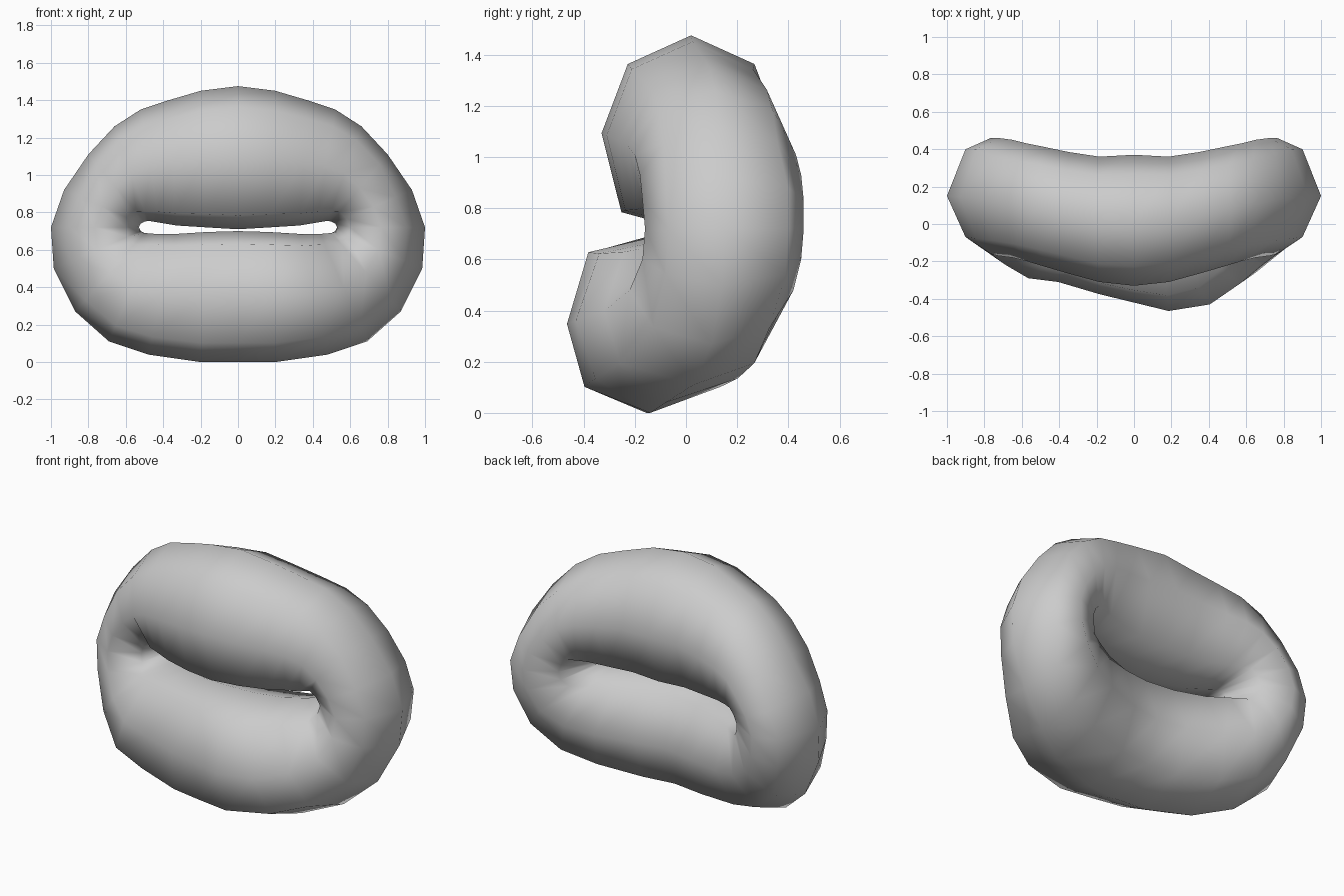
import bpy, bmesh, math

# Half-ring stations from top centre round the +x side to bottom centre:
# outer x, outer z, inner x, inner z, tube centre y, tube half depth, left/right front skew
STATIONS = [
    (0.00, 1.475, 0.00, 0.71, 0.020, 0.35, 0),
    (0.20, 1.45, 0.17, 0.72, 0.025, 0.335, 0),
    (0.37, 1.40, 0.33, 0.73, 0.060, 0.325, 0),
    (0.52, 1.35, 0.42, 0.745, 0.090, 0.32, 0),
    (0.66, 1.26, 0.48, 0.755, 0.115, 0.315, 0),
    (0.80, 1.11, 0.50, 0.75, 0.135, 0.315, 0),
    (0.93, 0.92, 0.52, 0.74, 0.145, 0.315, 0),
    (1.00, 0.72, 0.53, 0.72, 0.150, 0.31, 0),
    (0.985, 0.50, 0.52, 0.70, 0.140, 0.31, 0),
    (0.87, 0.27, 0.50, 0.69, 0.100, 0.32, 0),
    (0.69, 0.11, 0.44, 0.685, 0.030, 0.335, 0.015),
    (0.48, 0.04, 0.33, 0.685, -0.035, 0.335, 0.06),
    (0.20, 0.00, 0.17, 0.695, -0.095, 0.325, 0.045),
    (0.00, 0.00, 0.00, 0.70, -0.110, 0.31, 0),
]
SIDES = 8


def section(bm, station, side):
    """One eight-sided tube section, side = +1 right or -1 left."""
    ox, oz, ix, iz, yc, ry, skew = station
    lip = abs(oz - iz) > 0.5          # upper and lower lips, not the corners
    corner = abs(oz - iz) < 0.3
    ring = []
    for k in range(SIDES):
        a = math.tau * k / SIDES
        c, s = math.cos(a), math.sin(a)
        y = yc + ry * s - side * skew * max(0, -s)
        if k % 2:                     # shape the diagonal corners
            if c < 0 and lip:         # fuller where the lips meet
                c *= 1.14
                if s < 0:
                    y -= 0.025
            elif c > 0 and corner:    # rounder outer corners
                c *= 0.82
                y += 0.03 if s > 0 else 0
            elif c > 0 and oz < 0.2 and s < 0:
                y -= 0.04             # lower lip leans forward
        elif oz < 0.1 and c > 0.9:
            y -= 0.045
        x = (ox + ix) / 2 + (ox - ix) / 2 * c
        z = (oz + iz) / 2 + (oz - iz) / 2 * c
        ring.append(bm.verts.new((side * x, y, z)))
    return ring


# Bent lip ring
bm = bmesh.new()
rings = [section(bm, s, 1) for s in STATIONS]
rings += [section(bm, s, -1) for s in reversed(STATIONS[1:-1])]
for i, a in enumerate(rings):
    b = rings[(i + 1) % len(rings)]
    for k in range(SIDES):
        n = (k + 1) % SIDES
        bm.faces.new((a[k], a[n], b[n], b[k]))
bmesh.ops.recalc_face_normals(bm, faces=bm.faces)
for f in bm.faces:
    f.smooth = True
mesh = bpy.data.meshes.new("lip_ring")
bm.to_mesh(mesh)
bm.free()
obj = bpy.data.objects.new("lip_ring", mesh)
bpy.context.collection.objects.link(obj)
